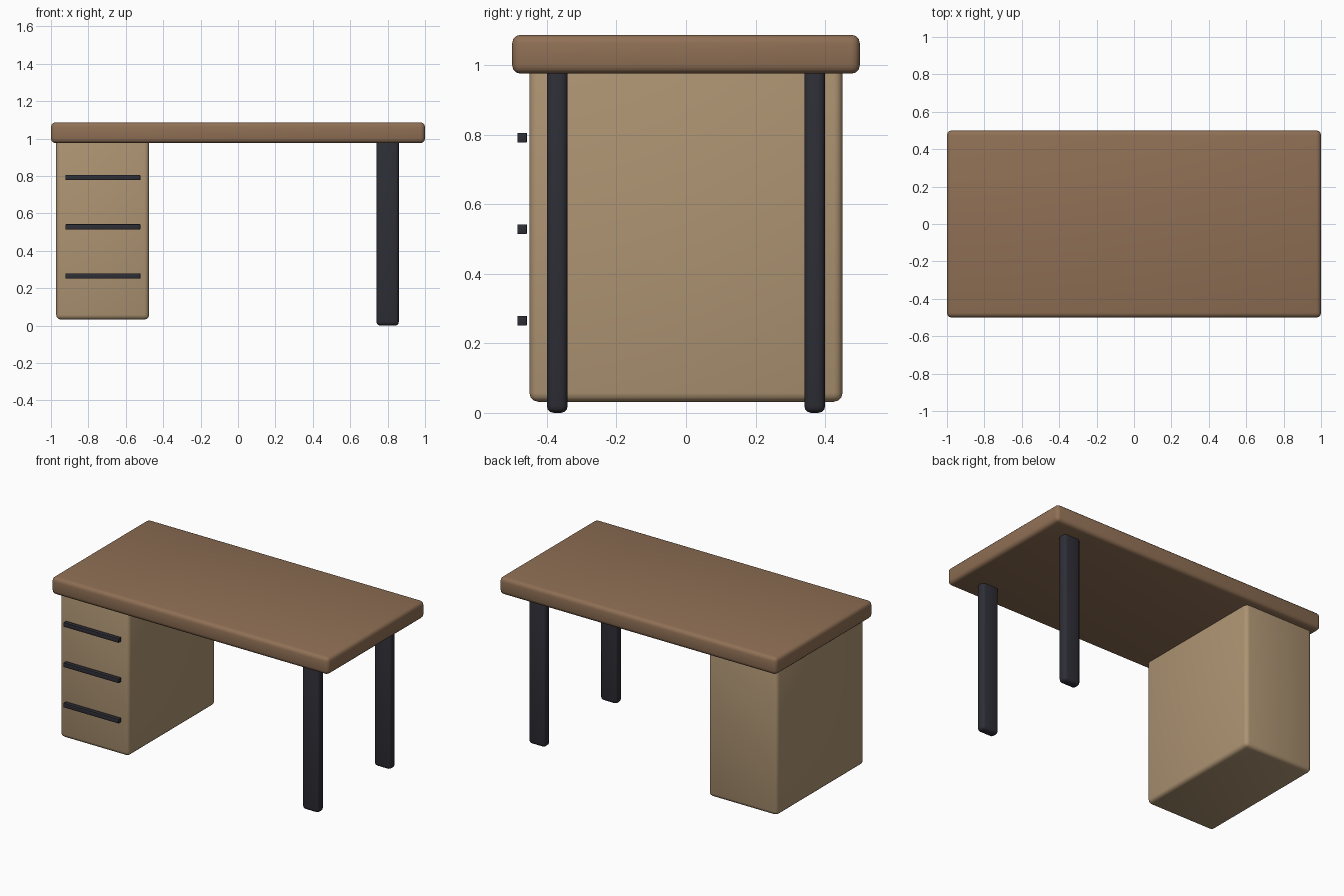
import bpy
import math

cube = bpy.data.objects.get("Cube")
if cube:
    bpy.data.objects.remove(cube, do_unlink=True)


def make_material(name, rgb):
    mat = bpy.data.materials.new(name)
    mat.use_nodes = True
    color = (*rgb, 1.0)
    mat.diffuse_color = color
    bsdf = next(n for n in mat.node_tree.nodes if n.type == 'BSDF_PRINCIPLED')
    bsdf.inputs["Base Color"].default_value = color
    return mat


def rounded_box(name, low, high, bevel, mat, segments=3):
    """Box between two corners with softly rounded edges."""
    center = [(a + b) / 2 for a, b in zip(low, high)]
    bpy.ops.mesh.primitive_cube_add(size=1, location=center)
    obj = bpy.context.object
    obj.name = name
    obj.scale = [b - a for a, b in zip(low, high)]
    bpy.ops.object.transform_apply(location=False, rotation=False, scale=True)
    obj.data.materials.append(mat)
    mod = obj.modifiers.new("Rounded edges", 'BEVEL')
    mod.width = bevel
    mod.segments = segments
    bpy.ops.object.modifier_apply(modifier=mod.name)
    bpy.ops.object.shade_smooth_by_angle(angle=math.radians(40))
    return obj


walnut = make_material("walnut brown", (0.275, 0.16, 0.09))
oak = make_material("light oak", (0.42, 0.295, 0.17))
metal = make_material("dark metal", (0.027, 0.027, 0.037))

# Desk top
rounded_box("desk_top", (-1, -0.5, 0.975), (1, 0.5, 1.087), 0.025, walnut)

# Drawer pedestal
rounded_box("drawer_pedestal", (-0.972, -0.45, 0.032), (-0.475, 0.45, 1.01),
            0.025, oak)

# Legs on the open side
for name, y in (("front_leg", -0.37), ("back_leg", 0.37)):
    rounded_box(name, (0.74, y - 0.03, 0), (0.86, y + 0.03, 1.0), 0.02, metal)

# Drawer handles, one above the other
for i, z in enumerate((0.265, 0.528, 0.791)):
    rounded_box(f"drawer_handle_{i + 1}", (-0.922, -0.485, z - 0.014),
                (-0.522, -0.457, z + 0.014), 0.003, metal, 2)
